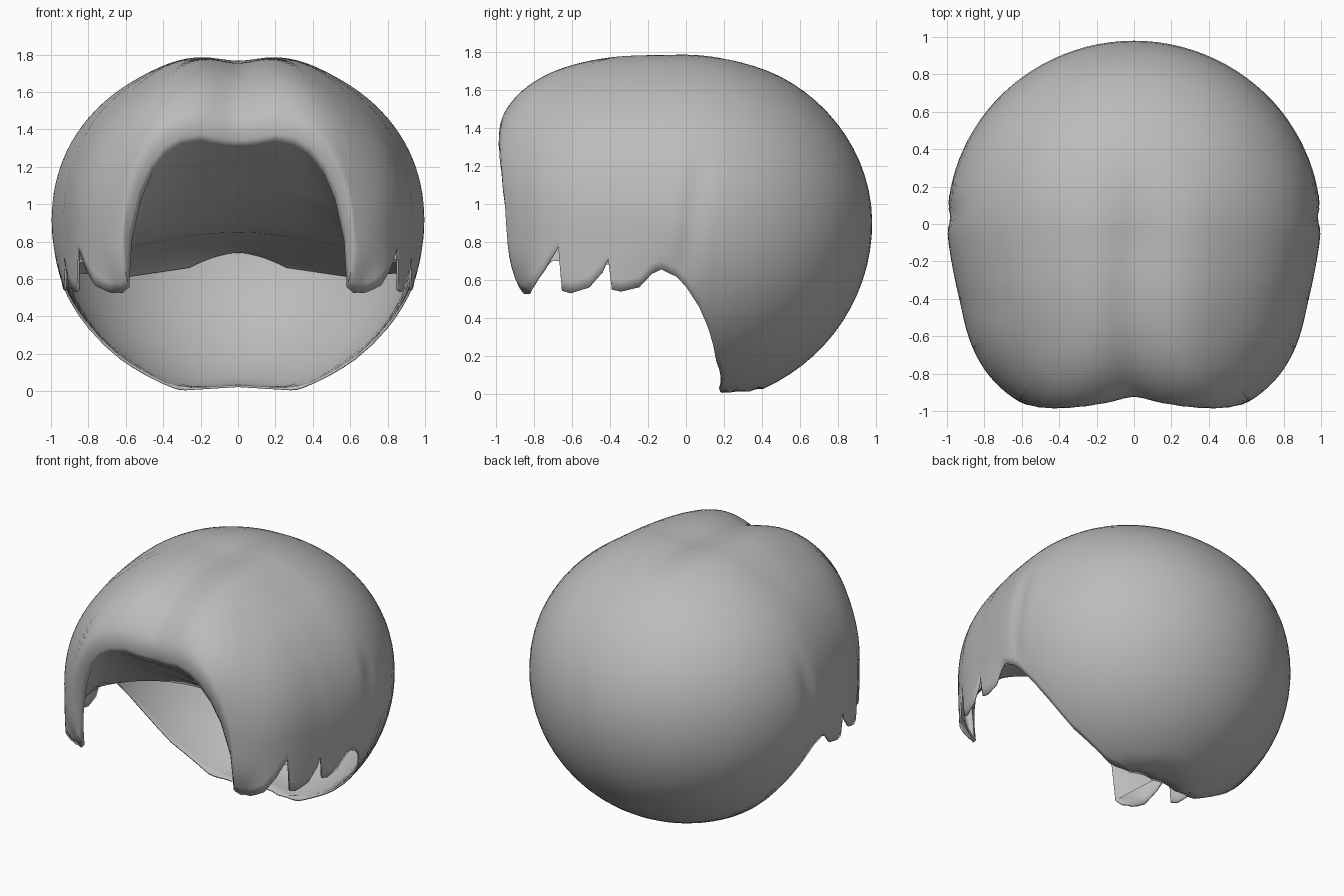
import bpy, bmesh, math
from mathutils import Vector

if "Cube" in bpy.data.objects:
    bpy.data.objects.remove(bpy.data.objects["Cube"])

CENTRE = Vector((0, 0, 0.9))
ROWS = 36

# Lower hem of the right half, from the middle of the fringe round to the nape
HEM = [(0, -.93, 1.31), (.1, -.95, 1.32), (.2, -.96, 1.335), (.3, -.96, 1.31), (.38, -.96, 1.26),
       (.46, -.96, 1.17), (.53, -.95, 1.03), (.59, -.93, .8), (.61, -.92, .54), (.65, -.90, .505),
       (.70, -.86, .51), (.76, -.80, .57), (.80, -.73, .66), (.835, -.655, .78),
       (.84, -.64, .55), (.86, -.60, .535), (.90, -.51, .56), (.92, -.44, .64),
       (.93, -.41, .71), (.935, -.395, .545), (.95, -.35, .53), (.955, -.25, .555),
       (.96, -.18, .63), (.96, -.13, .655), (.94, -.05, .62), (.92, 0, .57),
       (.87, .07, .46), (.79, .12, .34), (.63, .16, .17), (.36, .18, .0),
       (.18, .18, -.03), (0, .18, -.04)]
ARCH_END = 8  # hem point where the face arch stops


def smooth(t):
    t = min(max(t, 0), 1)
    return t * t * (3 - 2 * t)


def bell(x, mid, width):
    return math.exp(-((x - mid) / width) ** 2)


def inside(p):
    """Rounded head volume: ball at the back, boxier and straight-sided in front."""
    front = smooth(-p.y / .5)
    x = abs(p.x) / (1 - .055 * front)
    if p.z > .9:
        k, zz = 2.1, (p.z - .9) / .895
    else:
        k, zz = 2.0, (.9 - p.z) / .96 * (1 - .65 * front)
    q = (x ** k + zz ** k) ** (1 / k)
    n = 2 + 1.1 * smooth(-p.y / .35)
    return q ** n + (abs(p.y) / (1.04 if p.y < 0 else .98)) ** n < 1


def surface(az, el, t=0):
    d = Vector((math.cos(el) * math.cos(az), math.cos(el) * math.sin(az), math.sin(el)))
    lo, hi = 0.3, 1.8
    for _ in range(24):
        mid = (lo + hi) / 2
        if inside(CENTRE + d * mid):
            lo = mid
        else:
            hi = mid
    p = CENTRE + d * lo
    # Two front lobes with a centre parting, and a faint crease above each ear
    ax = abs(p.x)
    lobe = .05 * bell(ax, .38, .24) * bell(p.z, 1.32, .35) * smooth((-p.y - .5) / .4)
    lobe += .018 * bell(ax, .3, .18) * smooth((p.z - 1.4) / .3) * smooth((.4 - p.y) / .6)
    part = .04 * bell(p.x, 0, .14) * smooth((.6 - p.y) / .8) * smooth((p.z - .9) / .3)
    crease = .018 * bell(p.y, .03 + .15 * (p.z - .9), .05)
    crease *= smooth((p.z - .55) / .2) * smooth((1.35 - p.z) / .3)
    # Fringe edge rolled inwards
    roll = .06 * max(0, (t - .87) / .13) ** 2 * smooth((-p.y - .8) / .1)
    p = CENTRE + d * lo * (1 + lobe - part - crease - roll)
    p.z = max(p.z, .022 * (1 - min(abs(p.x) / .36, 1)))
    if abs(p.x) < 1e-4:
        p.x = 0
    return p


def finish(name, bm, material, thickness):
    """Turn a right half into a smooth mirrored object."""
    mesh = bpy.data.meshes.new(name)
    bm.to_mesh(mesh)
    bm.free()
    mesh.materials.append(material)
    obj = bpy.data.objects.new(name, mesh)
    bpy.context.collection.objects.link(obj)
    bpy.ops.object.select_all(action='DESELECT')
    bpy.context.view_layer.objects.active = obj
    obj.select_set(True)
    bpy.ops.object.shade_smooth_by_angle(angle=math.radians(60))
    mirror = obj.modifiers.new("mirror", 'MIRROR')
    mirror.merge_threshold = .002
    if thickness:
        solid = obj.modifiers.new("thickness", 'SOLIDIFY')
        solid.thickness = thickness
        solid.offset = -1


grey = bpy.data.materials.new("plain grey")
grey.diffuse_color = (.5, .5, .5, 1)
grey.use_nodes = True
grey.node_tree.nodes["Principled BSDF"].inputs["Base Color"].default_value = grey.diffuse_color

# Hem as azimuth / elevation pairs, subdivided
polar = [(math.atan2(y, x), math.atan2(z - .9, math.hypot(x, y))) for x, y, z in HEM]
columns = []
for (a0, e0), (a1, e1) in zip(polar, polar[1:]):
    steps = max(2, math.ceil((a1 - a0) / math.radians(4)))
    columns += [(a0 + (a1 - a0) * i / steps, e0 + (e1 - e0) * i / steps) for i in range(steps)]
columns.append(polar[-1])

# Hair shell
bm = bmesh.new()
crown = bm.verts.new(surface(math.pi / 2, math.pi / 2))
grid = [[bm.verts.new(surface(az, math.pi / 2 + (hem - math.pi / 2) * r / ROWS, r / ROWS))
         for r in range(1, ROWS + 1)] for az, hem in columns]
for a, b in zip(grid, grid[1:]):
    bm.faces.new((crown, a[0], b[0]))
    for r in range(ROWS - 1):
        bm.faces.new((a[r], a[r + 1], b[r + 1], b[r]))
arch_edge = [col[-1].co.copy() for col, (az, _) in zip(grid, columns)
             if az <= polar[ARCH_END][0] + 1e-6]
finish("hair_shell", bm, grey, .012)

# Inner ceiling lofted from the fringe edge to the back wall:
# half width, y at middle, y at edge, z at middle, z at edge, arch power
ARCHES = [(.76, -.64, -.70, 1.09, .70, 3.2), (.89, -.38, -.40, .92, .68, 2),
          (.94, -.08, -.10, .85, .66, 1.7), (.85, .40, .38, .80, .63, 1.7),
          (.60, .73, .71, .77, .61, 1.7), (.26, .93, .89, .74, .66, 1.7)]
STEPS = len(arch_edge) - 1
bm = bmesh.new()
loft = [[bm.verts.new(p) for p in arch_edge]]
for w, ym, ye, zm, ze, power in ARCHES:
    row = []
    for i in range(STEPS + 1):
        t = math.sin(math.pi / 2 * i / STEPS)
        s = t ** power
        row.append(bm.verts.new((w * t, ym + (ye - ym) * s, zm + (ze - zm) * s)))
    loft.append(row)
for a, b in zip(loft, loft[1:]):
    for i in range(STEPS):
        bm.faces.new((a[i], b[i], b[i + 1], a[i + 1]))
bm.normal_update()
if sum(f.normal.z for f in bm.faces) > 0:
    bmesh.ops.reverse_faces(bm, faces=bm.faces[:])
finish("inner_ceiling", bm, grey, 0)
